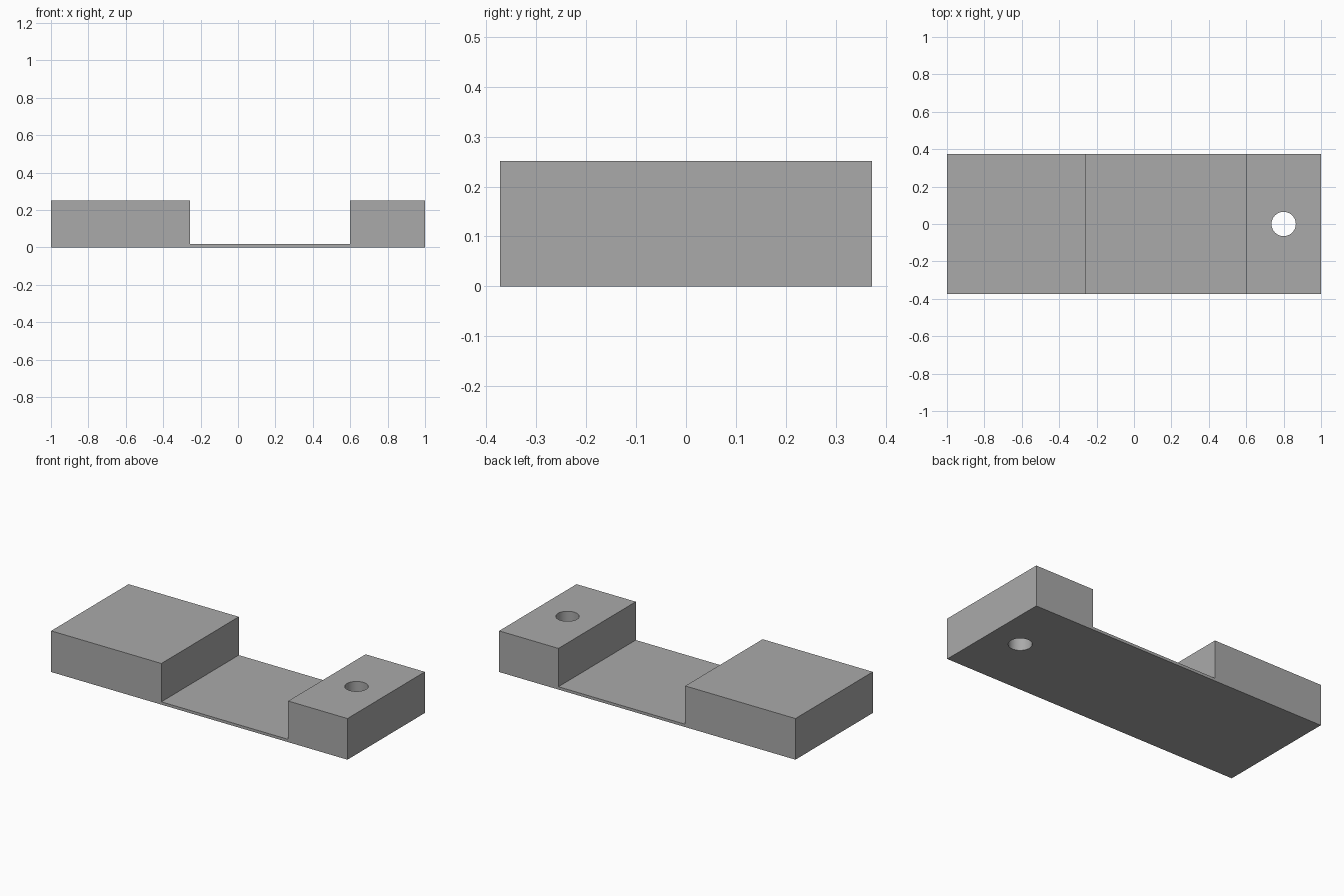
import bpy
import bmesh
import math

if "Cube" in bpy.data.objects:
    bpy.data.objects.remove(bpy.data.objects["Cube"])

HALF_WIDTH = 0.373
HEIGHT = 0.251
WEB = 0.017

grey = bpy.data.materials.new("plain grey")
grey.diffuse_color = (0.4, 0.4, 0.4, 1)
grey.use_nodes = True
grey.node_tree.nodes["Principled BSDF"].inputs["Base Color"].default_value = grey.diffuse_color


def add_object(name, bm):
    bmesh.ops.recalc_face_normals(bm, faces=bm.faces)
    mesh = bpy.data.meshes.new(name)
    bm.to_mesh(mesh)
    bm.free()
    mesh.materials.append(grey)
    obj = bpy.data.objects.new(name, mesh)
    bpy.context.collection.objects.link(obj)
    return obj


# Bracket: stepped side profile extruded across the width
profile = [(-1, 0), (1, 0), (1, HEIGHT), (0.6, HEIGHT), (0.6, WEB),
           (-0.256, WEB), (-0.256, HEIGHT), (-1, HEIGHT)]
bm = bmesh.new()
face = bm.faces.new([bm.verts.new((x, -HALF_WIDTH, z)) for x, z in profile])
side = bmesh.ops.extrude_face_region(bm, geom=[face])
verts = [v for v in side["geom"] if isinstance(v, bmesh.types.BMVert)]
bmesh.ops.translate(bm, verts=verts, vec=(0, 2 * HALF_WIDTH, 0))
bracket = add_object("stepped_bracket", bm)

# Round hole through the short block
bm = bmesh.new()
bmesh.ops.create_cone(bm, cap_ends=True, segments=48, radius1=0.065,
                      radius2=0.065, depth=1)
bmesh.ops.translate(bm, verts=bm.verts, vec=(0.8, 0, HEIGHT / 2))
cutter = add_object("hole_cutter", bm)
cutter.hide_render = True
cutter.hide_set(True)

cut = bracket.modifiers.new("bolt hole", "BOOLEAN")
cut.operation = "DIFFERENCE"
cut.solver = "EXACT"
cut.object = cutter

# Apply the cut and smooth the hole wall
bpy.context.view_layer.objects.active = bracket
bracket.select_set(True)
bpy.ops.object.modifier_apply(modifier=cut.name)
bpy.data.objects.remove(cutter)
bpy.ops.object.shade_smooth_by_angle(angle=math.radians(30))
